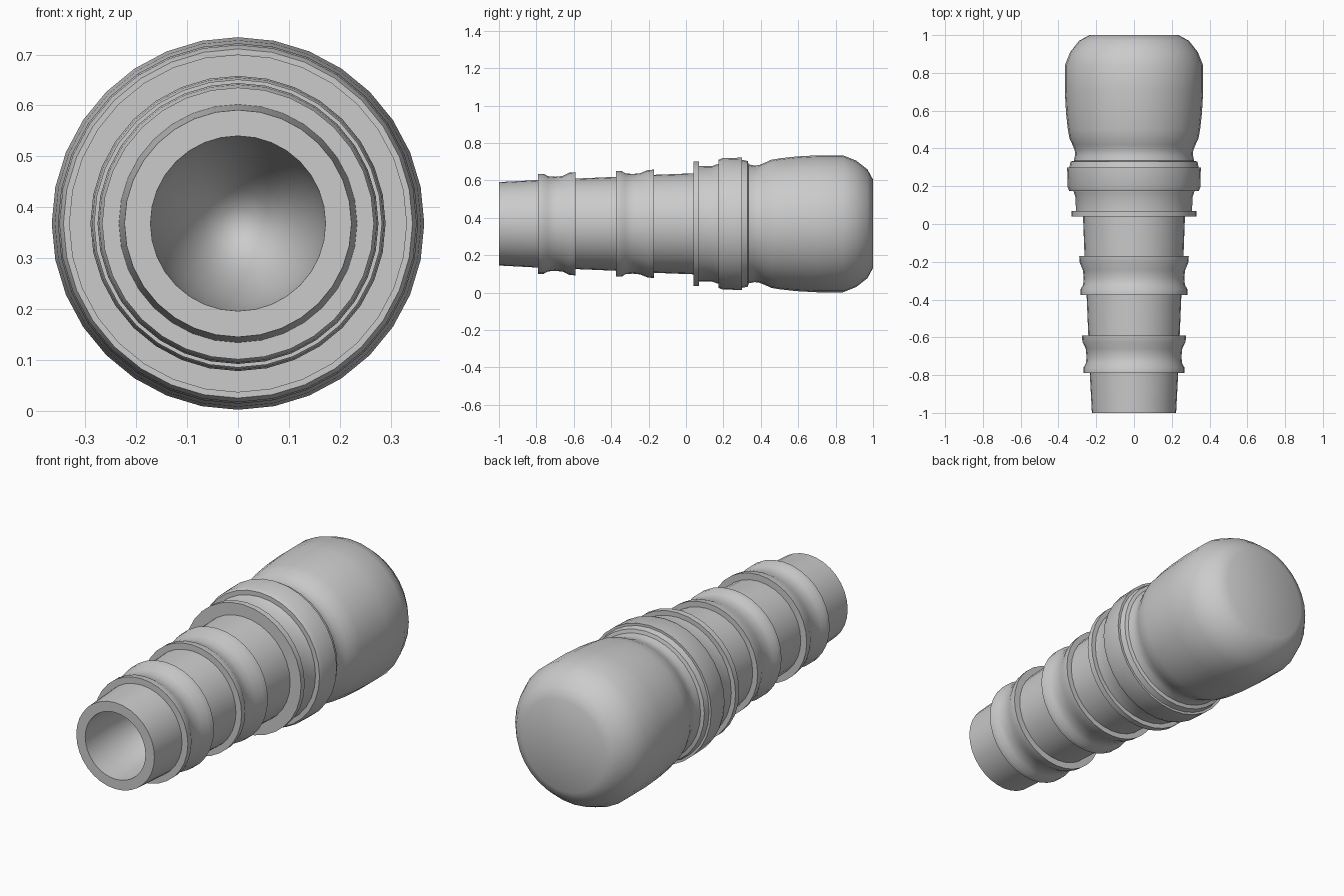
import bpy, bmesh, math

if "Cube" in bpy.data.objects:
    bpy.data.objects.remove(bpy.data.objects["Cube"])

AXIS_Z = 0.368   # height of the turning axis
SIDES = 32


def lathe(name, profile):
    """Turn (y, radius) points around the y axis; surface faces left of travel."""
    bm = bmesh.new()
    rings = []
    for y, r in profile:
        rings.append([bm.verts.new((r * math.cos(2 * math.pi * j / SIDES), y,
                                    AXIS_Z + r * math.sin(2 * math.pi * j / SIDES)))
                      for j in range(SIDES)])
    for a, b in zip(rings, rings[1:]):
        for j in range(SIDES):
            k = (j + 1) % SIDES
            bm.faces.new((a[j], b[j], b[k], a[k]))
    bmesh.ops.remove_doubles(bm, verts=bm.verts, dist=0.0005)
    mesh = bpy.data.meshes.new(name)
    bm.to_mesh(mesh)
    bm.free()
    obj = bpy.data.objects.new(name, mesh)
    bpy.context.collection.objects.link(obj)
    bpy.ops.object.select_all(action='DESELECT')
    obj.select_set(True)
    bpy.context.view_layer.objects.active = obj
    bpy.ops.object.shade_smooth_by_angle(angle=math.radians(35))
    return obj


def rib(y0, y1, r0, r1):
    """Double-lipped ring with a soft waist."""
    waist = (r0 + r1) / 2 - 0.02
    return [(y0, r0), (y0 + 0.03, r0), (y0 + 0.052, waist + 0.003),
            (y0 + 0.09, waist), (y0 + 0.13, waist + 0.004),
            (y1 - 0.035, r1 - 0.003), (y1, r1)]


# Rounded bore and front rim
depth = 0.5
bore = [(-1 + depth * math.cos(t), 0.172 * math.sin(t))
        for t in [math.pi / 2 * i / 8 for i in range(9)]]
lathe("bore", bore)
lathe("front_rim", [(-1, 0.172), (-1, 0.223)])

# Tapered stem with two ribs
lathe("ribbed_stem",
      [(-1, 0.223), (-0.79, 0.234)] + rib(-0.79, -0.59, 0.267, 0.276)
      + [(-0.59, 0.242), (-0.375, 0.251)] + rib(-0.375, -0.17, 0.283, 0.290)
      + [(-0.17, 0.262), (0.04, 0.270)])

# Flange, sleeve and collar
lathe("collar",
      [(0.04, 0.270), (0.04, 0.332), (0.07, 0.332), (0.07, 0.308),
       (0.14, 0.309), (0.165, 0.318), (0.175, 0.320), (0.175, 0.343),
       (0.195, 0.351), (0.30, 0.354), (0.30, 0.342), (0.33, 0.336),
       (0.335, 0.318)])

# Bulbous closed end
lathe("bulb_handle",
      [(0.335, 0.318), (0.365, 0.312), (0.39, 0.314), (0.42, 0.326),
       (0.455, 0.342), (0.50, 0.350), (0.59, 0.360), (0.70, 0.366),
       (0.84, 0.366), (0.91, 0.338), (0.97, 0.291), (1.0, 0.236), (1.0, 0)])
